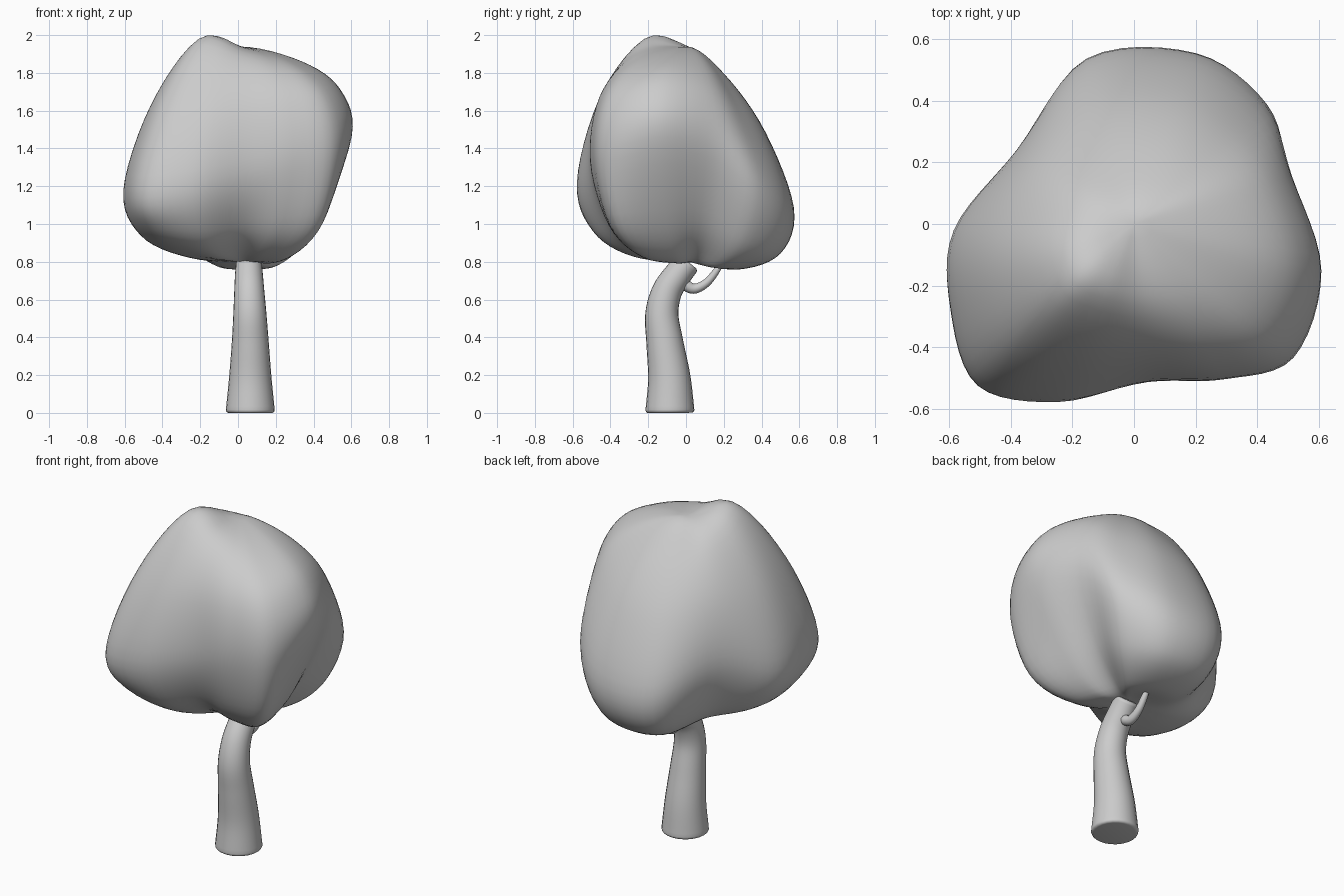
import bpy, bmesh, math
from mathutils import Vector

cube = bpy.data.objects.get("Cube")
if cube:
    bpy.data.objects.remove(cube, do_unlink=True)

grey = bpy.data.materials.new("plain_grey")
grey.use_nodes = True
shade = (0.6, 0.6, 0.6, 1)
grey.diffuse_color = shade
grey.node_tree.nodes["Principled BSDF"].inputs["Base Color"].default_value = shade


def spline(a, b, c, d, t):
    """Smooth point between b and c."""
    return b + (c - a) * (t / 2) + (a * 2 - b * 5 + c * 4 - d) * (t * t / 2) \
        + (b * 3 - a - c * 3 + d) * (t ** 3 / 2)


def refine(points, before, after, steps):
    """Smooth open path through points, guided by one extra point at each end."""
    p = [before] + points + [after]
    path = [spline(*p[i:i + 4], k / steps)
            for i in range(len(points) - 1) for k in range(steps)]
    return path + [points[-1]]


def make_object(name, bm):
    bmesh.ops.recalc_face_normals(bm, faces=bm.faces)
    mesh = bpy.data.meshes.new(name)
    bm.to_mesh(mesh)
    bm.free()
    mesh.materials.append(grey)
    mesh.shade_smooth()
    obj = bpy.data.objects.new(name, mesh)
    bpy.context.collection.objects.link(obj)
    return obj


def skin(bm, rings):
    """Join neighbouring closed rings with quads."""
    for r0, r1 in zip(rings, rings[1:]):
        n = len(r0)
        for i in range(n):
            j = (i + 1) % n
            bm.faces.new((r0[i], r0[j], r1[j], r1[i]))


def tube(name, knots, rounding, sides=24, steps=5):
    """Bent tapering tube with rounded ends from (x, y, z, radius) knots."""
    knots = [Vector(k) for k in knots]
    path = refine(knots, knots[0] * 2 - knots[1], knots[-1] * 2 - knots[-2], steps)
    bm, rings = bmesh.new(), []
    for i, p in enumerate(path):
        along = (path[min(i + 1, len(path) - 1)] - path[max(i - 1, 0)]).xyz.normalized()
        side = Vector((1, 0, 0))
        up = along.cross(side).normalized()
        ring = []
        for k in range(sides):
            a = math.tau * k / sides
            ring.append(bm.verts.new(p.xyz + (side * math.cos(a) + up * math.sin(a)) * p.w))
        rings.append(ring)
    skin(bm, rings)
    bm.faces.new(rings[0])
    bm.faces.new(rings[-1])
    bevel = make_object(name, bm).modifiers.new("rounded_ends", "BEVEL")
    bevel.width = rounding
    bevel.segments = 4
    bevel.limit_method = "ANGLE"
    bevel.angle_limit = math.radians(50)


# Crown: meridians as angle, then (radius, height) pairs from underside to top
meridians = [
    (17, .18, .82, .37, 1.01, .53, 1.40, .475, 1.68, .27, 1.86),
    (42, .26, .775, .47, .91, .58, 1.21, .45, 1.57, .23, 1.83),
    (70, .28, .76, .51, .85, .587, 1.10, .435, 1.50, .22, 1.79),
    (106, .27, .765, .49, .86, .555, 1.10, .41, 1.49, .20, 1.79),
    (148, .21, .81, .36, .94, .45, 1.23, .385, 1.57, .21, 1.85),
    (182, .25, .82, .48, .93, .585, 1.16, .46, 1.58, .23, 1.91),
    (205, .31, .83, .57, .95, .655, 1.20, .50, 1.64, .25, 1.96),
    (226, .36, .84, .63, .97, .728, 1.19, .555, 1.64, .27, 1.985),
    (247, .31, .83, .53, .96, .627, 1.22, .505, 1.64, .26, 1.965),
    (275, .22, .85, .40, .99, .512, 1.28, .46, 1.66, .27, 1.91),
    (300, .26, .83, .47, .99, .58, 1.35, .52, 1.68, .31, 1.88),
    (320, .33, .82, .57, 1.0, .675, 1.38, .60, 1.68, .36, 1.86),
    (346, .24, .81, .43, 1.01, .62, 1.46, .56, 1.71, .35, 1.86),
]
bottom, top = Vector((.04, 0, .80)), Vector((0, 0, 1.94))


def across(point, pole):
    """Mirror a point to the far side of a pole, keeping its height."""
    return Vector((2 * pole.x - point.x, 2 * pole.y - point.y, point.z))


curves = []
for angle, *row in meridians:
    a = math.radians(angle)
    rib = [Vector((r * math.cos(a), r * math.sin(a), z))
           for r, z in zip(row[::2], row[1::2])]
    curves.append(refine([bottom] + rib + [top],
                         across(rib[0], bottom), across(rib[-1], top), 6))

bm = bmesh.new()
rings = []
count = len(curves)
for level in range(1, len(curves[0]) - 1):
    ring = []
    for i in range(count):
        near = [curves[(i + k) % count][level] for k in (-1, 0, 1, 2)]
        ring += [bm.verts.new(spline(*near, k / 6)) for k in range(6)]
    rings.append(ring)
skin(bm, rings)
for pole, ring in ((bottom, rings[0]), (top, rings[-1])):
    tip = bm.verts.new(pole)
    for i, v in enumerate(ring):
        bm.faces.new((tip, v, ring[(i + 1) % len(ring)]))
make_object("crown", bm)

# Trunk: flared foot, S-bend and a blunt rounded end under the crown
tube("trunk", [
    (.065, -.085, 0, .131), (.065, -.088, .18, .113), (.065, -.112, .37, .098),
    (.063, -.128, .52, .088), (.06, -.102, .64, .080), (.058, -.045, .73, .074),
    (.058, .012, .80, .068)], rounding=.028)

# Branch: thin hook leaving the back of the trunk and rising into the crown
tube("branch", [
    (.06, -.03, .71, .03), (.06, .005, .672, .03), (.06, .05, .658, .026),
    (.06, .11, .69, .022), (.06, .16, .75, .018), (.06, .19, .80, .012)],
    rounding=.008, sides=12)
